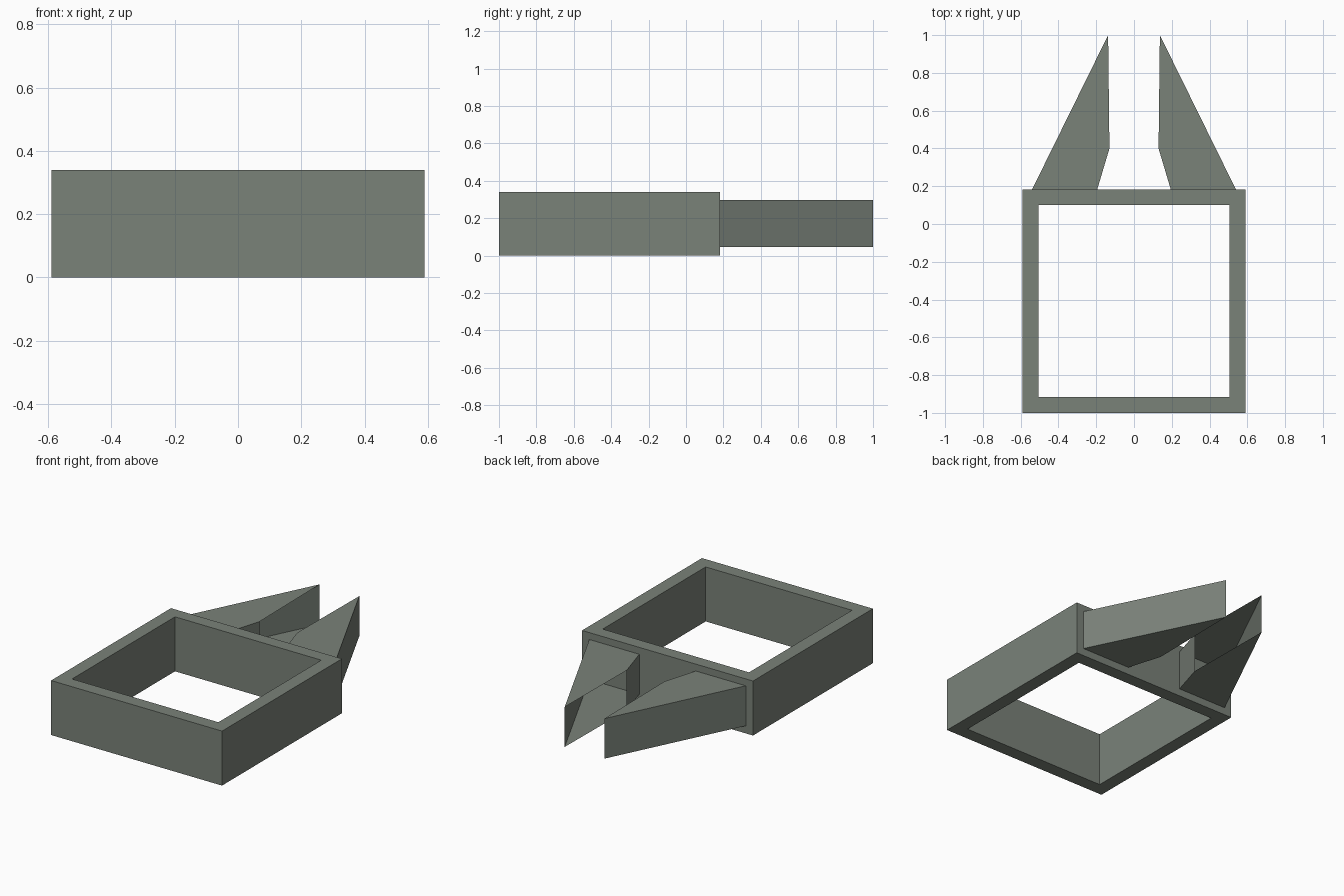
import bpy

if "Cube" in bpy.data.objects:
    bpy.data.objects.remove(bpy.data.objects["Cube"])

mat = bpy.data.materials.new("grey_green")
mat.diffuse_color = (0.195, 0.223, 0.191, 1)
mat.use_nodes = True
mat.node_tree.nodes["Principled BSDF"].inputs["Base Color"].default_value = mat.diffuse_color


def add_object(name, verts, faces):
    mesh = bpy.data.meshes.new(name)
    mesh.from_pydata(verts, [], faces)
    mesh.materials.append(mat)
    obj = bpy.data.objects.new(name, mesh)
    bpy.context.collection.objects.link(obj)
    return obj


def rect(x, y0, y1, z):
    return [(-x, y0, z), (x, y0, z), (x, y1, z), (-x, y1, z)]


# Square open frame: outer and inner loops, bottom and top
H = 0.34
verts = (rect(0.59, -1, 0.182, 0) + rect(0.59, -1, 0.182, H)
         + rect(0.505, -0.915, 0.10, 0) + rect(0.505, -0.915, 0.10, H))
faces = []
for i in range(4):
    j = (i + 1) % 4
    faces += [(i, j, 4 + j, 4 + i),            # outside wall
              (8 + j, 8 + i, 12 + i, 12 + j),  # inside wall
              (4 + i, 4 + j, 12 + j, 12 + i),  # top rim
              (j, i, 8 + i, 8 + j)]            # bottom rim
add_object("square_frame", verts, faces)

# Two hollow pincers, open along the inner side between knee and tip
# Profile order: inner base, outer base, tip, knee
profile = [(0.195, 0.182), (0.54, 0.182), (0.137, 1.0), (0.13, 0.40)]
for side, name in ((1, "right_pincer"), (-1, "left_pincer")):
    verts = [(side * x, y, z) for z in (0.047, 0.297) for x, y in profile]
    faces = [(3, 2, 1, 0), (4, 5, 6, 7),  # bottom and top
             (0, 1, 5, 4),                # base
             (1, 2, 6, 5),                # outer side
             (3, 0, 4, 7)]                # short inner side
    if side < 0:
        faces = [f[::-1] for f in faces]
    add_object(name, verts, faces)
